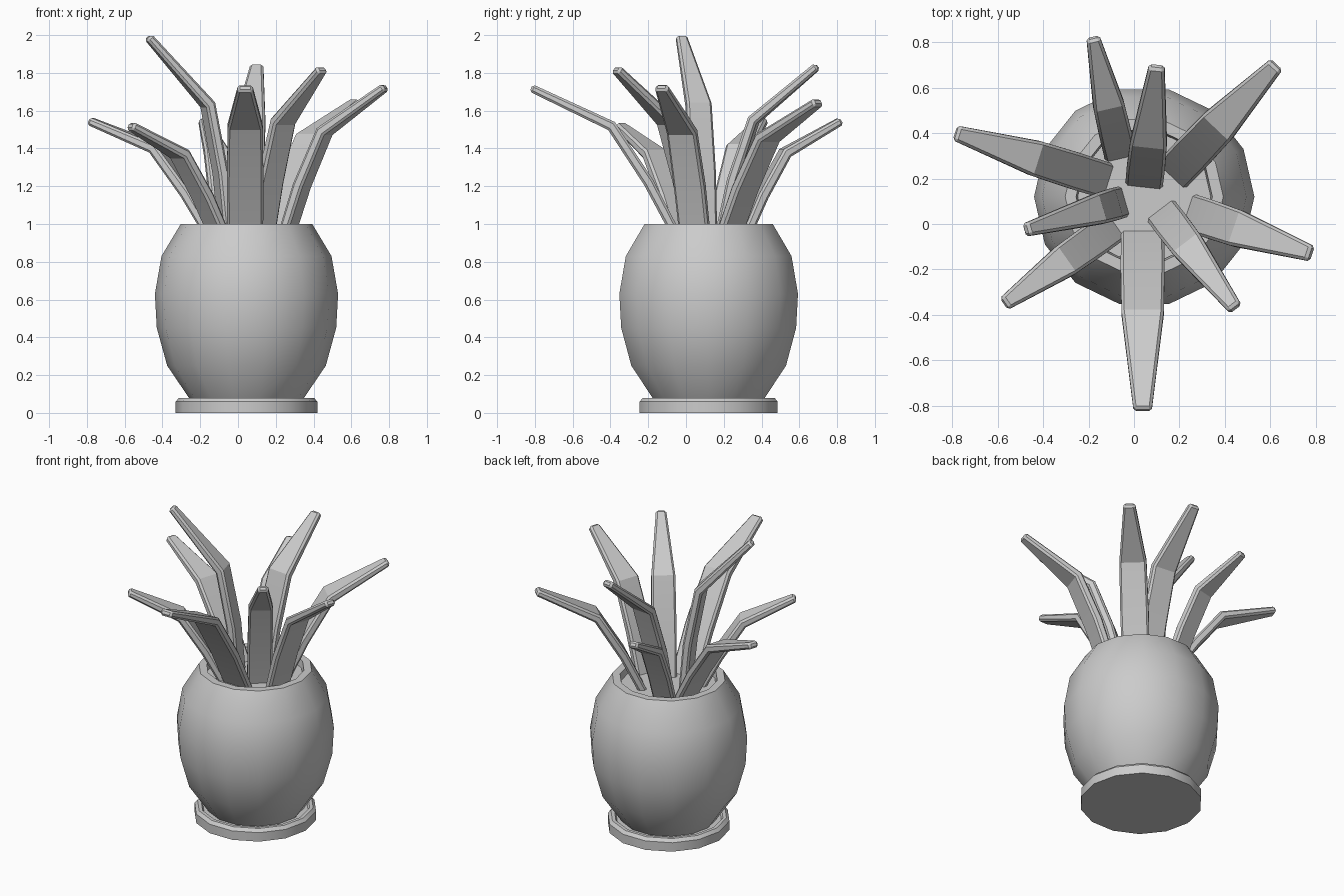
import bpy, bmesh, math
from mathutils import Vector

if "Cube" in bpy.data.objects:
    bpy.data.objects.remove(bpy.data.objects["Cube"])

CX, CY, SIDES = 0.045, 0.12, 14


def finish(name, bm, angle):
    bmesh.ops.recalc_face_normals(bm, faces=bm.faces)
    me = bpy.data.meshes.new(name)
    bm.to_mesh(me)
    bm.free()
    ob = bpy.data.objects.new(name, me)
    bpy.context.collection.objects.link(ob)
    bpy.ops.object.select_all(action='DESELECT')
    ob.select_set(True)
    bpy.context.view_layer.objects.active = ob
    bpy.ops.object.shade_smooth_by_angle(angle=math.radians(angle))
    return ob


def skin(bm, rings):
    """Bridge matching vertex rings and cap both ends."""
    n = len(rings[0])
    for a, b in zip(rings, rings[1:]):
        for i in range(n):
            j = (i + 1) % n
            bm.faces.new((a[i], a[j], b[j], b[i]))
    bm.faces.new(rings[0])
    bm.faces.new(rings[-1])


def lathe(name, profile):
    bm = bmesh.new()
    rings = []
    for r, z in profile:
        rings.append([bm.verts.new((CX + r * math.cos(2 * math.pi * i / SIDES),
                                    CY + r * math.sin(2 * math.pi * i / SIDES), z))
                      for i in range(SIDES)])
    skin(bm, rings)
    return finish(name, bm, 40)


def leaf(name, base, tip, width):
    """Tapered leaf with two bends, arching from base to tip."""
    base, tip = Vector(base), Vector(tip)
    chord = tip - base
    length = chord.length
    u = chord.normalized()
    side = Vector((-u.y, u.x, 0)).normalized()
    up = u.cross(side).normalized()
    path = [base + u * (a * length) + up * (b * length)
            for a, b in ((0, 0), (0.29, 0.086), (0.605, 0.147), (1, 0))]
    bm = bmesh.new()
    rings = []
    for i, p in enumerate(path):
        d = (path[min(i + 1, 3)] - path[max(i - 1, 0)]).normalized()
        nrm = d.cross(side).normalized()
        w = width * (1, 1.02, 0.98, 0.42)[i] / 2
        t = (0.05, 0.055, 0.055, 0.042)[i] / 2
        rings.append([bm.verts.new(p + side * (sx * w) + nrm * (sn * t))
                      for sx, sn in ((-1, -1), (1, -1), (1, 1), (-1, 1))])
    skin(bm, rings)
    # chamfer the rim of the leaf, not its bends
    bm.normal_update()
    bmesh.ops.recalc_face_normals(bm, faces=bm.faces)
    edges = [e for e in bm.edges if e.calc_face_angle(0) > math.radians(50)]
    bmesh.ops.bevel(bm, geom=edges, offset=0.012, segments=1, affect='EDGES')
    return finish(name, bm, 30)


# saucer, pot and soil
lathe("saucer", [(0.375, 0), (0.375, 0.06), (0.357, 0.08), (0.335, 0.08), (0.325, 0.065)])
lathe("pot", [(0.29, 0.06), (0.305, 0.08), (0.42, 0.25), (0.475, 0.45), (0.485, 0.63),
              (0.45, 0.83), (0.348, 1.0), (0.30, 1.0), (0.29, 0.92)])
lathe("soil", [(0.288, 0.93), (0.293, 0.955)])

# leaves: base, tip, width
leaves = [
    ((-0.06, 0.30, 0.92), (-0.18, 0.82, 1.545), 0.14),
    ((0.045, 0.18, 0.92), (0.10, 0.695, 1.835), 0.165),
    ((0.17, 0.22, 0.92), (0.625, 0.70, 1.645), 0.17),
    ((0.25, 0.05, 0.92), (0.78, -0.13, 1.725), 0.165),
    ((0.125, 0.05, 0.92), (0.445, -0.37, 1.82), 0.15),
    ((0.038, -0.04, 0.92), (0.038, -0.82, 1.72), 0.19),
    ((-0.09, -0.01, 0.92), (-0.57, -0.35, 1.52), 0.15),
    ((-0.06, 0.095, 0.92), (-0.475, -0.025, 1.99), 0.14),
    ((-0.12, 0.19, 0.92), (-0.785, 0.40, 1.545), 0.16),
]
for i, args in enumerate(leaves):
    leaf(f"leaf_{i + 1}", *args)
